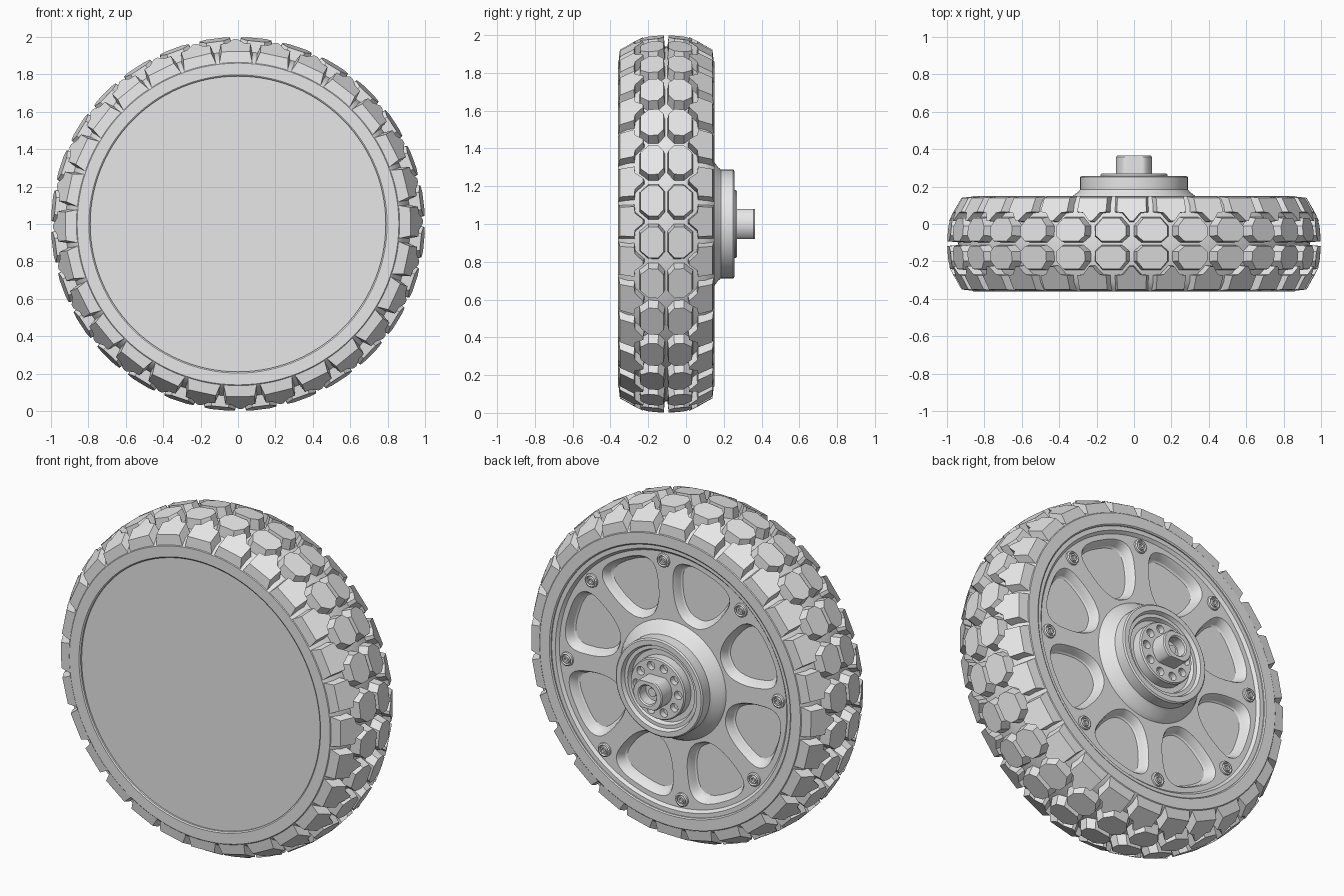
import bpy, bmesh
from math import sin, cos, pi, radians, copysign

if "Cube" in bpy.data.objects:
    bpy.data.objects.remove(bpy.data.objects["Cube"], do_unlink=True)

MID = -0.105      # centre plane of the tyre
LUGS = 28
BOLTS = 8
BOLT_START = radians(40)

grey = bpy.data.materials.new("plain_grey")
grey.use_nodes = True
grey.diffuse_color = (0.8, 0.8, 0.8, 1)
grey.node_tree.nodes["Principled BSDF"].inputs["Base Color"].default_value = (0.8, 0.8, 0.8, 1)


def at(r, angle, y):
    """Point at a radius and angle around the wheel axis."""
    return (r * cos(angle), y, 1 + r * sin(angle))


def finish(name, bm, smooth=True):
    bmesh.ops.remove_doubles(bm, verts=bm.verts, dist=0.0001)
    bmesh.ops.recalc_face_normals(bm, faces=bm.faces)
    mesh = bpy.data.meshes.new(name)
    bm.to_mesh(mesh)
    bm.free()
    mesh.materials.append(grey)
    obj = bpy.data.objects.new(name, mesh)
    bpy.context.collection.objects.link(obj)
    if smooth:
        smooth_by_angle(obj)
    return obj


def smooth_by_angle(obj):
    bpy.ops.object.select_all(action='DESELECT')
    obj.select_set(True)
    bpy.context.view_layer.objects.active = obj
    bpy.ops.object.shade_smooth_by_angle(angle=radians(30))


def skin(bm, rings, wrap=False):
    """Join equal rings of vertices with quads."""
    n = len(rings[0])
    for a, b in zip(rings, rings[1:] + rings[:1] if wrap else rings[1:]):
        for i in range(n):
            j = (i + 1) % n
            bm.faces.new((a[i], a[j], b[j], b[i]))


def lathe(name, profile, steps=96, closed=False, flat=None):
    """Spin a (radius, y) profile around the wheel axis."""
    bm = bmesh.new()
    rings = []
    for r, y in profile:
        ring = [bm.verts.new(at(r, 2 * pi * i / steps, y)) for i in range(steps)]
        rings.append(ring)
    skin(bm, rings, closed)
    bmesh.ops.remove_doubles(bm, verts=bm.verts, dist=0.0001)
    if flat:
        for v in bm.verts:
            v.co.z = max(1 - flat, min(1 + flat, v.co.z))
    return finish(name, bm)


def loft(bm, loops):
    """Closed solid through a list of point loops."""
    rings = [[bm.verts.new(p) for p in loop] for loop in loops]
    skin(bm, rings)
    bm.faces.new(rings[0])
    bm.faces.new(rings[-1])


def carve(obj, cutter):
    """Cut one object with another, then drop the cutter."""
    cutter.hide_render = True
    mod = obj.modifiers.new("carve", 'BOOLEAN')
    mod.operation, mod.solver, mod.object = 'DIFFERENCE', 'EXACT', cutter
    deps = bpy.context.evaluated_depsgraph_get()
    mesh = bpy.data.meshes.new_from_object(obj.evaluated_get(deps))
    obj.modifiers.clear()
    obj.data = mesh
    bpy.data.objects.remove(cutter, do_unlink=True)
    smooth_by_angle(obj)


# Tyre carcass: half section mirrored about the centre plane
half = [(0.79, 0.2), (0.79, 0.25), (0.797, 0.255), (0.86, 0.255), (0.872, 0.245),
        (0.9, 0.205), (0.928, 0.12), (0.94, 0.0)]
section = [(r, MID - w) for r, w in half] + [(r, MID + w) for r, w in half[-2::-1]]
lathe("tyre_body", section, 112)


# Tread blocks
def curve(w, stops):
    for (w0, r0), (w1, r1) in zip(stops, stops[1:]):
        if w <= w1:
            return r0 + (r1 - r0) * (w - w0) / (w1 - w0)
    return stops[-1][1]


BASE = [(0, 0.93), (0.12, 0.918), (0.205, 0.888), (0.25, 0.862)]
CROWN = [(0, 1.001), (0.12, 0.99), (0.235, 0.935), (0.25, 0.92)]


def tread(name, outline, offset):
    """Ring of tapered blocks on both sides of the centre groove."""
    outline = outline + [(-u, w) for u, w in reversed(outline)]
    cw = (min(w for u, w in outline) + max(w for u, w in outline)) / 2
    bm = bmesh.new()
    for side in (-1, 1):
        for k in range(LUGS):
            mid = radians(7.2) + 2 * pi * (k + offset) / LUGS
            loops = []
            for stops, scale in ((BASE, 1), (CROWN, 0.8)):
                loop = []
                for u, w in outline:
                    w = cw + (w - cw) * (scale + 1) / 2 if scale < 1 else w
                    loop.append(at(curve(w, stops), mid + u * scale, MID + side * w))
                loops.append(loop)
            loft(bm, loops)
    finish(name, bm, smooth=False)


tread("inner_tread_blocks",
      [(0.06, 0.006), (0.103, 0.04), (0.103, 0.095), (0.058, 0.143)], 0)
tread("outer_tread_blocks",
      [(0.012, 0.115), (0.058, 0.163), (0.103, 0.168), (0.103, 0.252)], 0.5)

# Front cover, slightly recessed
lathe("front_cover", [(0, -0.345), (0.791, -0.345), (0.791, -0.3), (0, -0.3)])

# Back rim disc with eight petal pockets
disc = lathe("back_rim", [(0, 0), (0.791, 0), (0.791, 0.138), (0.765, 0.138),
                          (0.75, 0.122), (0, 0.122)])


def soft(v):
    return copysign(abs(v) ** 0.75, v)


def petal(angle, y, scale, n=40):
    points = []
    for i in range(n):
        t = 2 * pi * (i + 0.5) / n
        c, s = soft(cos(t)), soft(sin(t))
        radial = 0.545 + 0.175 * scale * c
        side = s * (0.172 + 0.062 * c) * scale
        points.append((radial * cos(angle) - side * sin(angle), y,
                       1 + radial * sin(angle) + side * cos(angle)))
    return points


bm = bmesh.new()
for k in range(BOLTS):
    a = BOLT_START + 2 * pi * (k + 0.5) / BOLTS
    loft(bm, [petal(a, 0.14, 1.03), petal(a, 0.122, 1.0), petal(a, 0.11, 0.95),
              petal(a, 0.075, 0.88), petal(a, 0.068, 0.83)])
carve(disc, finish("pocket_cutter", bm))


# Hub with stepped collar and a ring of holes
def circle(angle, ring, radius, y, n=16):
    cx, _, cz = at(ring, angle, 0)
    return [(cx + radius * cos(2 * pi * i / n), y, cz + radius * sin(2 * pi * i / n))
            for i in range(n)]


hub = lathe("hub", [(0, 0.05), (0.35, 0.05), (0.35, 0.122), (0.335, 0.145), (0.3, 0.17),
                    (0.288, 0.185), (0.288, 0.25), (0.28, 0.257), (0.25, 0.257),
                    (0.24, 0.235), (0.22, 0.235), (0.21, 0.21), (0.18, 0.21),
                    (0.18, 0.262), (0.174, 0.27), (0, 0.27)], 64)
bm = bmesh.new()
for k in range(10):
    a = 2 * pi * k / 10
    loft(bm, [circle(a, 0.137, 0.025, 0.29), circle(a, 0.137, 0.025, 0.235)])
carve(hub, finish("hole_cutter", bm))

# Axle boss with flats above and below, and a bored end
lathe("axle_boss", [(0.096, 0.25), (0.096, 0.358), (0.09, 0.365), (0.062, 0.365),
                    (0.055, 0.358), (0.055, 0.3), (0.025, 0.3), (0.025, 0.32), (0, 0.32)],
      48, flat=0.08)

# Rim bolts: washer cup with a socket
bm = bmesh.new()
for k in range(BOLTS):
    a = BOLT_START + 2 * pi * k / BOLTS
    shape = [(0.042, 0.115), (0.04, 0.132), (0.032, 0.137), (0.027, 0.126),
             (0.023, 0.126), (0.021, 0.138), (0.012, 0.138), (0.011, 0.126)]
    loft(bm, [circle(a, 0.7, r, y) for r, y in shape])
finish("rim_bolts", bm)
